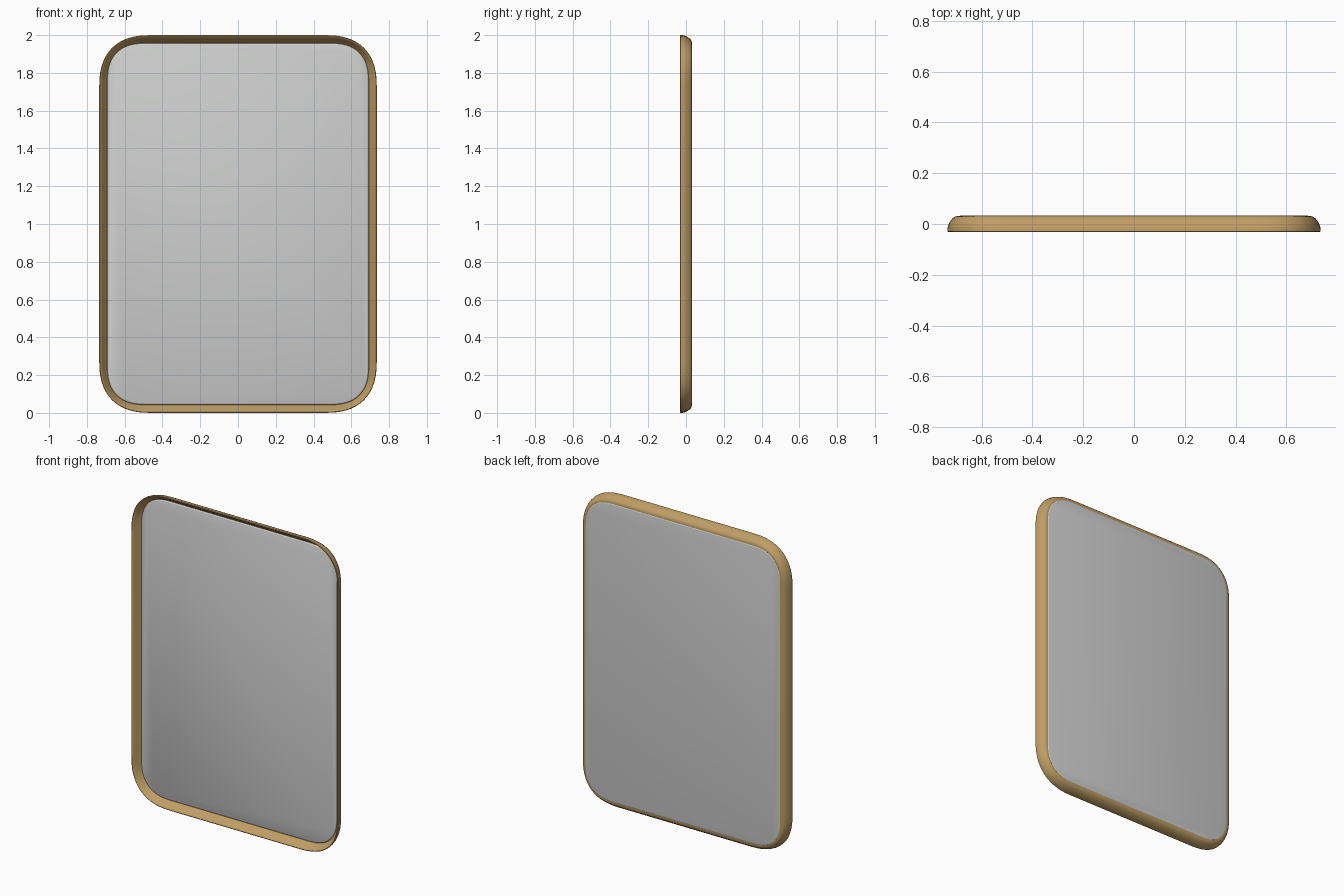
import bpy, bmesh, math

cube = bpy.data.objects.get("Cube")
if cube:
    bpy.data.objects.remove(cube, do_unlink=True)

HALF_W, HALF_H = 0.735, 1.0
STEPS = 14


def material(name, rgb, roughness):
    m = bpy.data.materials.new(name)
    m.use_nodes = True
    m.diffuse_color = (*rgb, 1)
    bsdf = m.node_tree.nodes["Principled BSDF"]
    bsdf.inputs["Base Color"].default_value = (*rgb, 1)
    bsdf.inputs["Roughness"].default_value = roughness
    return m


def outline(inset):
    """Soft-cornered rectangle, shrunk by inset, as (x, z) points."""
    size = 0.28 - 1.75 * inset
    cx, cz = HALF_W - inset - size, HALF_H - inset - size
    points = []
    for quarter in range(4):
        for i in range(STEPS + 1):
            a = (quarter + i / STEPS) * math.pi / 2
            c, s = math.cos(a), math.sin(a)
            sx = 1 if quarter in (0, 3) else -1
            sz = 1 if quarter in (0, 1) else -1
            points.append((sx * (cx + size * abs(c) ** 0.8),
                           HALF_H + sz * (cz + size * abs(s) ** 0.8)))
    return points


def loft(name, profile, mat, closed):
    """Sweep an (inset, y) profile round the outline; cap the ends if open."""
    bm = bmesh.new()
    rings = [[bm.verts.new((x, y, z)) for x, z in outline(inset)]
             for inset, y in profile]
    pairs = list(zip(rings, rings[1:]))
    if closed:
        pairs.append((rings[-1], rings[0]))
    else:
        bm.faces.new(rings[0])
        bm.faces.new(rings[-1])
    n = len(rings[0])
    for a, b in pairs:
        for i in range(n):
            j = (i + 1) % n
            bm.faces.new((a[i], a[j], b[j], b[i]))
    bmesh.ops.recalc_face_normals(bm, faces=bm.faces)
    mesh = bpy.data.meshes.new(name)
    bm.to_mesh(mesh)
    bm.free()
    mesh.materials.append(mat)
    obj = bpy.data.objects.new(name, mesh)
    bpy.context.collection.objects.link(obj)
    bpy.ops.object.select_all(action="DESELECT")
    obj.select_set(True)
    bpy.context.view_layer.objects.active = obj
    bpy.ops.object.shade_smooth_by_angle(angle=math.radians(40))
    return obj


wood = material("warm tan", (0.52, 0.34, 0.13), 0.5)
silver = material("pale grey", (0.62, 0.63, 0.62), 0.4)

# Dished frame: thin rim at the front, rounded wall curving in to the back
loft("frame", [(0, -0.029), (0, -0.018), (0.004, -0.004), (0.011, 0.01),
               (0.021, 0.023), (0.03, 0.029), (0.038, 0.031), (0.056, 0.031),
               (0.056, 0.014), (0.042, 0.014), (0.036, 0.008),
               (0.026, -0.006), (0.016, -0.02), (0.009, -0.029),
               (0.004, -0.031)], wood, True)

# Mirror panel with softened edges, filling the frame
loft("mirror_panel", [(0.052, 0.008), (0.047, 0.01), (0.044, 0.014),
                      (0.044, 0.029), (0.047, 0.032), (0.052, 0.033)],
     silver, False)
